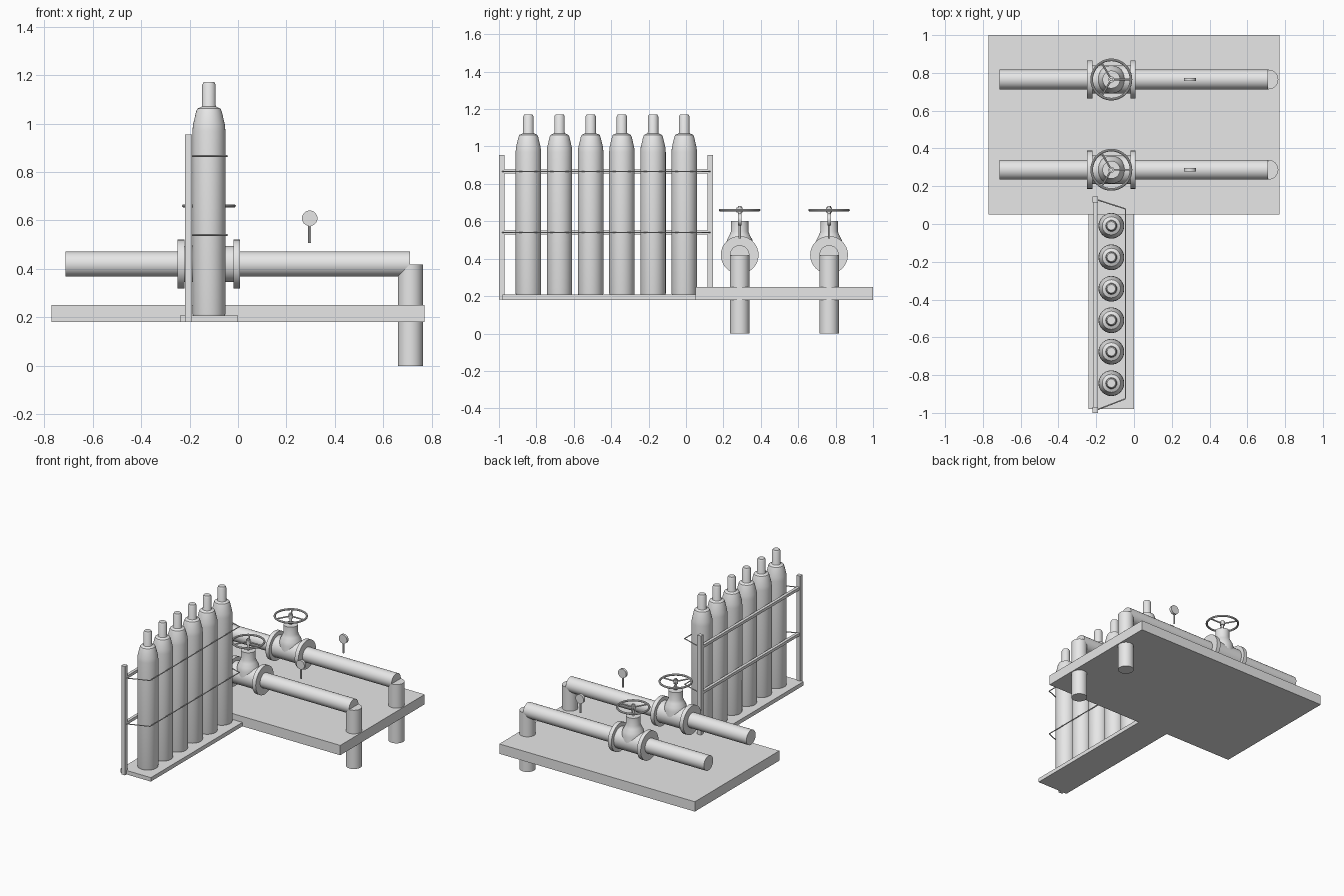
import bpy, bmesh, math
from mathutils import Vector

if "Cube" in bpy.data.objects:
    bpy.data.objects.remove(bpy.data.objects["Cube"], do_unlink=True)

GREY = (0.8, 0.8, 0.8, 1)
mat = bpy.data.materials.new("plain grey")
mat.use_nodes = True
mat.diffuse_color = GREY
mat.node_tree.nodes["Principled BSDF"].inputs["Base Color"].default_value = GREY


def finish(obj, name, smooth=True):
    obj.name = name
    obj.data.materials.append(mat)
    if smooth:
        bpy.ops.object.select_all(action='DESELECT')
        obj.select_set(True)
        bpy.context.view_layer.objects.active = obj
        bpy.ops.object.shade_smooth_by_angle(angle=math.radians(30))
    return obj


def box(name, x, y, z):
    """Box given by its (min, max) range on each axis."""
    lo, hi = Vector((x[0], y[0], z[0])), Vector((x[1], y[1], z[1]))
    bpy.ops.mesh.primitive_cube_add(size=1, location=(lo + hi) / 2)
    obj = bpy.context.object
    obj.scale = hi - lo
    return finish(obj, name, smooth=False)


def rod(name, a, b, r, sides=32):
    """Capped cylinder between two points."""
    a, b = Vector(a), Vector(b)
    bpy.ops.mesh.primitive_cylinder_add(vertices=sides, radius=r, depth=(b - a).length,
                                        location=(a + b) / 2)
    obj = bpy.context.object
    obj.rotation_mode = 'QUATERNION'
    obj.rotation_quaternion = (b - a).to_track_quat('Z', 'Y')
    return finish(obj, name)


def lathe(name, profile, loc, sides=32):
    """Solid of revolution about z from (radius, height) points."""
    bm = bmesh.new()
    rings = []
    for r, z in profile:
        rings.append([bm.verts.new((r * math.cos(t), r * math.sin(t), z))
                      for t in (2 * math.pi * i / sides for i in range(sides))])
    for low, high in zip(rings, rings[1:]):
        for i in range(sides):
            j = (i + 1) % sides
            bm.faces.new((low[i], low[j], high[j], high[i]))
    bm.faces.new(rings[0][::-1])
    bm.faces.new(rings[-1])
    mesh = bpy.data.meshes.new(name)
    bm.to_mesh(mesh)
    bm.free()
    obj = bpy.data.objects.new(name, mesh)
    obj.location = loc
    bpy.context.collection.objects.link(obj)
    return finish(obj, name)


# Platform and bottle rack floor
box("platform", (-0.77, 0.77), (0.05, 1.0), (0.18, 0.25))
box("rack_floor", (-0.24, 0.0), (-0.98, 0.05), (0.18, 0.208))

# Rack posts, rails and retaining wires
POST_Y = (-0.985, 0.13)
RAIL_Z = (0.54, 0.866)
for y in POST_Y:
    box("rack_post", (-0.219, -0.19), (y - 0.015, y + 0.015), (0.181, 0.955))
for z in RAIL_Z:
    box("rack_rail", (-0.215, -0.194), POST_Y, (z - 0.01, z + 0.01))
    path = [(-0.2, POST_Y[1], z), (-0.045, 0.08, z), (-0.045, -0.925, z), (-0.2, POST_Y[0], z)]
    for a, b in zip(path, path[1:]):
        rod("retaining_wire", a, b, 0.0035, 8)

# Gas bottles
BOTTLE = [(0.066, 0.208), (0.068, 0.215), (0.068, 0.97), (0.066, 0.995), (0.053, 1.05),
          (0.048, 1.062), (0.03, 1.07), (0.028, 1.075), (0.028, 1.16), (0.022, 1.171)]
for i in range(6):
    lathe("gas_bottle", BOTTLE, (-0.12, -0.843 + i * 0.1667, 0))

# Pipe lines with valve, handwheel and gauge
VX, PZ = -0.12, 0.42
BONNET = [(0.074, 0.42), (0.074, 0.475), (0.068, 0.5), (0.055, 0.525), (0.047, 0.545),
          (0.047, 0.602)]
for y in (0.287, 0.765):
    rod("pipe", (-0.713, y, PZ), (0.71, y, PZ), 0.052)
    rod("down_pipe", (0.712, y, 0), (0.712, y, PZ - 0.002), 0.052)
    rod("valve_body", (VX - 0.11, y, PZ), (VX + 0.11, y, PZ), 0.075)
    for side in (-1, 1):
        x = VX + side * 0.115
        rod("valve_flange", (x - 0.014, y, PZ), (x + 0.014, y, PZ), 0.101)
    lathe("valve_bonnet", BONNET, (VX, y, 0))
    rod("valve_stem", (VX, y, 0.6), (VX, y, 0.682), 0.009, 16)
    rod("wheel_hub", (VX, y, 0.647), (VX, y, 0.673), 0.016, 16)
    bpy.ops.mesh.primitive_torus_add(location=(VX, y, 0.66), major_radius=0.104,
                                     minor_radius=0.007, major_segments=40, minor_segments=10)
    finish(bpy.context.object, "handwheel_rim")
    for k in range(3):
        t = k * 2 * math.pi / 3
        rod("handwheel_spoke", (VX, y, 0.66),
            (VX + 0.104 * math.cos(t), y + 0.104 * math.sin(t), 0.66), 0.005, 8)
    rod("gauge_stem", (0.296, y, 0.508), (0.296, y, 0.585), 0.006, 12)
    rod("gauge_dial", (0.296, y - 0.009, 0.609), (0.296, y + 0.009, 0.609), 0.032)
